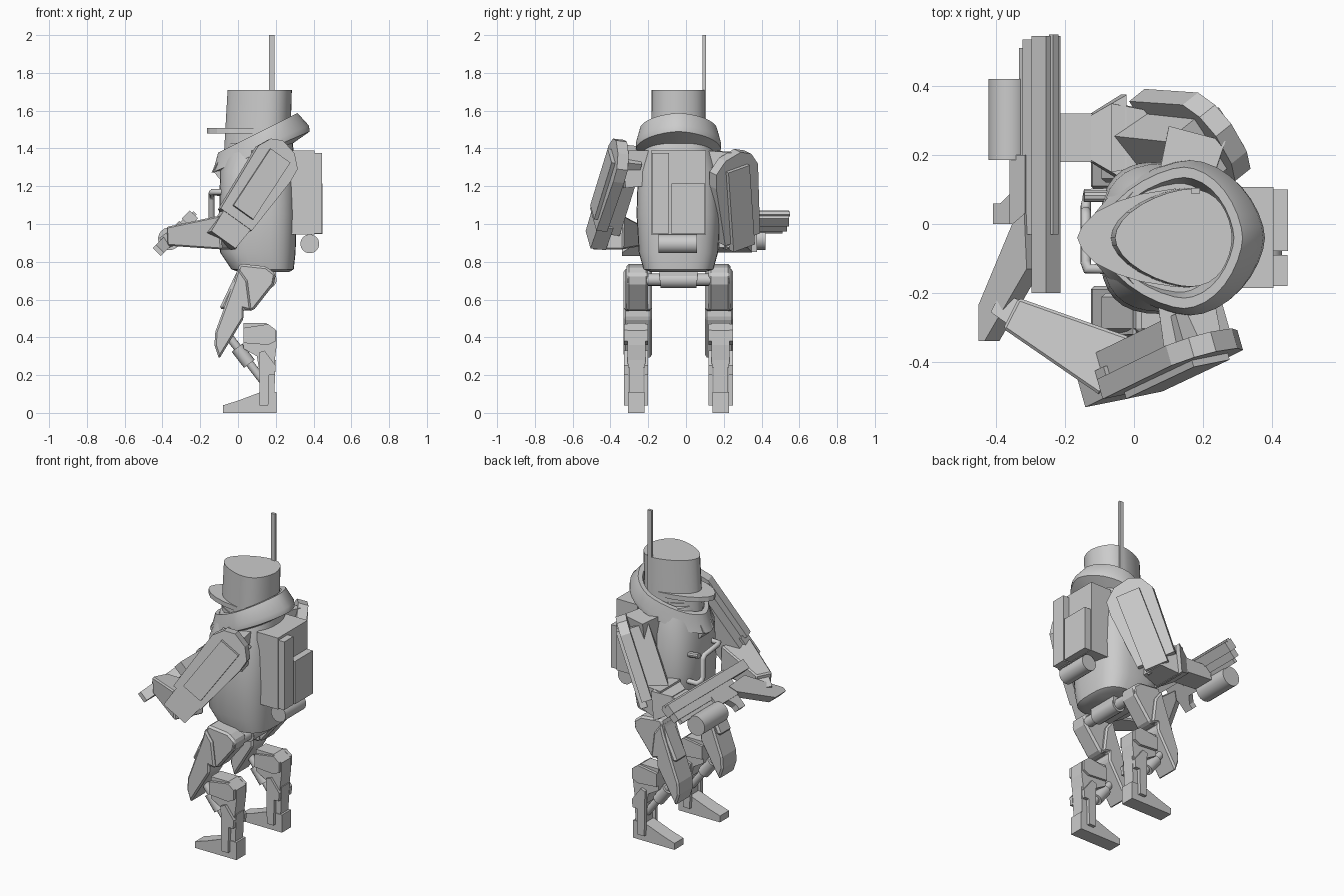
import bpy, bmesh
from math import sin, cos, pi, radians
from mathutils import Vector as V

if "Cube" in bpy.data.objects:
    bpy.data.objects.remove(bpy.data.objects["Cube"])

X, Y, Z = V((1, 0, 0)), V((0, 1, 0)), V((0, 0, 1))
MID = -0.04  # side-to-side middle of the body


def make(name, verts, faces, smooth=False, bevel=0):
    me = bpy.data.meshes.new(name)
    me.from_pydata([tuple(v) for v in verts], [], faces)
    bm = bmesh.new()
    bm.from_mesh(me)
    bmesh.ops.recalc_face_normals(bm, faces=bm.faces)
    bm.to_mesh(me)
    bm.free()
    ob = bpy.data.objects.new(name, me)
    bpy.context.collection.objects.link(ob)
    if bevel:
        m = ob.modifiers.new("Bevel", 'BEVEL')
        m.width, m.segments = bevel, 1
    if smooth:
        bpy.ops.object.select_all(action='DESELECT')
        bpy.context.view_layer.objects.active = ob
        ob.select_set(True)
        bpy.ops.object.shade_smooth_by_angle(angle=radians(35))
    return ob


def loft(name, rings, smooth=False, loop=False, bevel=0):
    n, k = len(rings[0]), len(rings)
    faces = []
    for r in range(k if loop else k - 1):
        s = (r + 1) % k
        faces += [(r*n + i, r*n + (i+1) % n, s*n + (i+1) % n, s*n + i) for i in range(n)]
    if not loop:
        faces += [tuple(range(n)), tuple(range((k-1)*n, k*n))]
    return make(name, [v for r in rings for v in r], faces, smooth, bevel)


def prism(name, pts, lo, hi, o=V((0, 0, 0)), a=X, b=Z, n=Y, bevel=0):
    return loft(name, [[o + a*p + b*q + n*t for p, q in pts] for t in (lo, hi)], bevel=bevel)


def box(name, x, y, z, bevel=0):
    return prism(name, [(x[0], z[0]), (x[1], z[0]), (x[1], z[1]), (x[0], z[1])], *y, bevel=bevel)


def beam(name, p0, p1, s0, s1, up=Z, bevel=0):
    p0, p1 = V(p0), V(p1)
    side = (p1 - p0).cross(up).normalized()
    top = side.cross(p1 - p0).normalized()
    return loft(name, [[p + side*s[0]*i/2 + top*s[1]*j/2 for i, j in ((-1, -1), (1, -1), (1, 1), (-1, 1))]
                       for p, s in ((p0, s0), (p1, s1))], bevel=bevel)


def rod(name, p0, p1, r, n=16):
    p0, p1 = V(p0), V(p1)
    a = (p1 - p0).orthogonal().normalized()
    b = (p1 - p0).normalized().cross(a)
    return loft(name, [[p + (a*cos(2*pi*i/n) + b*sin(2*pi*i/n))*r for i in range(n)] for p in (p0, p1)], True)


def ring(cx, rx, ry, z, e=2.0, slope=0.0, skew=0.0, n=32):
    """Egg-shaped section: e sets squareness, skew moves the widest point back."""
    pw = lambda c: abs(c)**(2/e) * (1 if c >= 0 else -1)
    out = []
    for i in range(n):
        s = pw(sin(2*pi*i/n))
        x = cx + rx*pw(cos(2*pi*i/n)) + skew*s*s
        out.append(V((x, MID + ry*s, z + slope*x)))
    return out


# Barrel torso
loft("torso", [ring(.14, .13, .14, .745, 3), ring(.13, .165, .185, .76, 3), ring(.105, .2, .21, .85, 3),
               ring(.105, .205, .222, 1.05, 3), ring(.105, .2, .215, 1.28, 2.8), ring(.12, .17, .18, 1.43, 2.2)], True)

# Slanted collar, head and chin
loft("collar", [ring(.12, .26, .225, 1.33, 1.7, .42, .04), ring(.125, .25, .225, 1.36, 1.7, .43, .04),
                ring(.105, .21, .205, 1.43, 1.7, .5, .04), ring(.105, .185, .175, 1.43, 1.7, .5, .04),
                ring(.105, .15, .14, 1.3, 1.7, .4, .04)], True, loop=True)
loft("head", [ring(.07, .13, .11, 1.22), ring(.08, .15, .13, 1.32), ring(.1, .155, .13, 1.45)], True)
prism("chin_guard", [(-.13, 1.28), (-.1, 1.24), (-.02, 1.22), (0, 1.36), (-.09, 1.36)], MID - .05, MID + .05)

# Hat
loft("hat_crown", [ring(.1, .175, .145, 1.36, 1.8, 0, .05), ring(.115, .17, .142, 1.71, 1.8, 0, .05)], True)
half = [(-.165, 0), (-.15, .035), (-.11, .075), (-.05, .105), (.02, .127), (.12, .143)]
prism("hat_brim", [(x, y + MID) for x, y in half] + [(x, MID - y) for x, y in half[:0:-1]],
      1.478, 1.507, b=Y, n=Z)
prism("antenna", [(.165, 1.42), (.192, 1.42), (.192, 2.0), (.165, 2.0)], .088, .105)

# Backpack with bedroll
box("backpack", (.26, .405), (-.185, .107), (.945, 1.39))
box("backpack_tall_pouch", (.4, .445), (-.18, -.09), (.95, 1.375))
box("backpack_short_pouch", (.4, .447), (-.078, .1), (.948, 1.215))
rod("bedroll", (.38, -.145, .895), (.38, .058, .895), .05, 20)

# Chest pipe
cu = bpy.data.curves.new("chest_pipe", 'CURVE')
cu.dimensions, cu.bevel_depth, cu.bevel_resolution, cu.use_fill_caps = '3D', .016, 2, True
path = [(-.05, -.13, 1.17), (-.135, -.13, 1.17), (-.14, -.11, 1.165), (-.14, .02, 1.15), (-.14, .035, 1.13),
        (-.14, .035, 1.02), (-.14, .05, 1.0), (-.135, .09, 1.0), (-.05, .09, 1.0)]
sp = cu.splines.new('POLY')
sp.points.add(len(path) - 1)
for pt, co in zip(sp.points, path):
    pt.co = (*co, 1)
bpy.context.collection.objects.link(bpy.data.objects.new("chest_pipe", cu))
rod("chest_hook", (-.05, .08, 1.16), (-.145, .08, 1.17), .017, 10)

# Hip bar
rod("hip_bar", (.16, MID - .27, .705), (.16, MID + .27, .705), .032)
rod("hip_sleeve", (.16, MID - .095, .705), (.16, MID + .095, .705), .045)
box("pelvis", (.06, .2), (MID - .1, MID + .1), (.7, .78))

# Legs, one per side
for s, side in ((-1, "left"), (1, "right")):
    def yy(lo, hi):
        return MID + s*lo, MID + s*hi
    prism(side + "_thigh", [(.01, .79), (.15, .775), (.2, .735), (.19, .68), (.08, .54), (-.1, .55), (-.01, .74)],
          *yy(.16, .275), bevel=.012)
    prism(side + "_thigh_plate", [(.0, .77), (.05, .7), (.07, .54), (.03, .55), (.03, .5), (-.1, .285),
                                  (-.125, .36), (-.12, .43), (-.02, .7)], *yy(.14, .29), bevel=.01)
    prism(side + "_shin_block", [(.03, .475), (.15, .475), (.205, .435), (.205, .36), (.19, .24), (.11, .24),
                                 (.1, .3), (.03, .34)], *yy(.175, .27))
    for lo, hi in ((.16, .18), (.265, .288)):
        prism(side + "_knee_plate", [(.03, .45), (.16, .47), (.2, .44), (.2, .38), (.16, .36), (.03, .37)], *yy(lo, hi))
        prism(side + "_ankle_plate", [(.11, .32), (.14, .33), (.2, .25), (.195, .2), (.165, .2), (.16, .04),
                                      (.115, .04)], *yy(lo, hi))
    prism(side + "_shin_column", [(.125, .28), (.2, .28), (.19, .05), (.13, .05)], *yy(.185, .262))
    prism(side + "_foot", [(-.08, 0), (.205, 0), (.205, .11), (.12, .11), (.0, .065), (-.08, .04)],
          *yy(.18, .268))
    c = MID + s*.222
    rod(side + "_knee_strut", (-.06, c, .42), (.14, c, .16), .022, 12)
    rod(side + "_strut_collar", (-.005, c, .345), (.06, c, .26), .036, 12)

# Armour slab outline: along the arm, across the arm
slab = [(.02, -.125), (-.05, -.09), (-.08, -.03), (-.06, .06), (0, .12), (.08, .125), (.42, .095), (.42, -.11)]

# Left arm, reaching across to the weapon
d, n = V((-.53, -.25, -.81)).normalized(), V((.27, -.95, .11)).normalized()
fr = dict(o=V((.22, -.385, 1.36)), a=d, b=n.cross(d).normalized(), n=n)
if fr["b"].x < 0:
    fr["b"] = -fr["b"]
prism("left_arm_slab", slab, -.06, 0, **fr)
prism("left_arm_panel", [(0, -.065), (.37, -.065), (.37, .065), (0, .065)], -.01, .02, **fr)
prism("left_elbow", [(.4, -.09), (.55, -.085), (.55, .075), (.4, .09)], -.09, -.005, **fr)
prism("left_upper_arm", [(-.02, -.09), (.45, -.075), (.45, .075), (-.02, .08)], -.14, -.05, **fr)
beam("left_shoulder", (.14, -.16, 1.3), (.17, -.34, 1.29), (.16, .18), (.17, .2))
beam("left_forearm", (-.05, -.415, .955), (-.355, -.26, .935), (.19, .18), (.1, .1), bevel=.008)
beam("left_hand", (-.33, -.265, .935), (-.39, -.235, .9), (.08, .07), (.06, .06))

# Right arm, holding the weapon
d, n = V((-.41, .06, -.91)).normalized(), V((.75, .6, -.30)).normalized()
fr = dict(o=V((.26, .262, 1.3)), a=d, b=d.cross(n), n=n)
prism("right_arm_slab", [(p, q*1.12) for p, q in slab], -.05, .01, **fr)
prism("right_arm_panel", [(0, -.07), (.46, -.07), (.46, .07), (0, .07)], -.01, .032, **fr)
prism("right_upper_arm", [(.0, -.09), (.47, -.08), (.47, .07), (.0, .09)], -.16, -.04, **fr)
beam("right_shoulder", (.14, .1, 1.3), (.18, .25, 1.28), (.15, .18), (.17, .2))
beam("right_elbow", (.07, .25, .95), (-.06, .25, .94), (.15, .15), (.2, .18))
beam("right_forearm", (-.03, .25, .94), (-.13, .25, .95), (.25, .18), (.13, .1))
beam("right_hand", (-.1, .25, .95), (-.3, .25, .96), (.14, .09), (.14, .08))

# Rolled weapon: length along y, height leaning forward
gun = dict(o=V((-.255, 0, 1.03)), a=Y, b=V((.7, 0, .714)), n=V((.714, 0, -.7)))


def gun_part(name, pts, w):
    prism("weapon_" + name, pts, -w, w, **gun)


def rect(a0, a1, b0, b1):
    return [(a0, b0), (a1, b0), (a1, b1), (a0, b1)]


gun_part("barrel_shroud", rect(-.2, .545, -.03, .03), .03)
gun_part("top_rail", rect(-.03, .55, .025, .04), .012)
gun_part("lower_barrel", rect(-.03, .535, -.075, -.025), .022)
gun_part("muzzle_rod", rect(.15, .51, -.1, -.07), .012)
gun_part("receiver", rect(0, .2, -.125, -.06), .026)
gun_part("grip", [(0, -.1), (0, -.2), (.06, -.2), (.06, -.17), (.1, -.11)], .02)
gun_part("stock", [(.03, -.06), (.0, -.11), (-.235, -.25), (-.34, -.25), (-.34, -.225), (-.13, -.05)], .03)
rod("weapon_drum", (-.363, .185, .922), (-.363, .42, .922), .06, 20)
